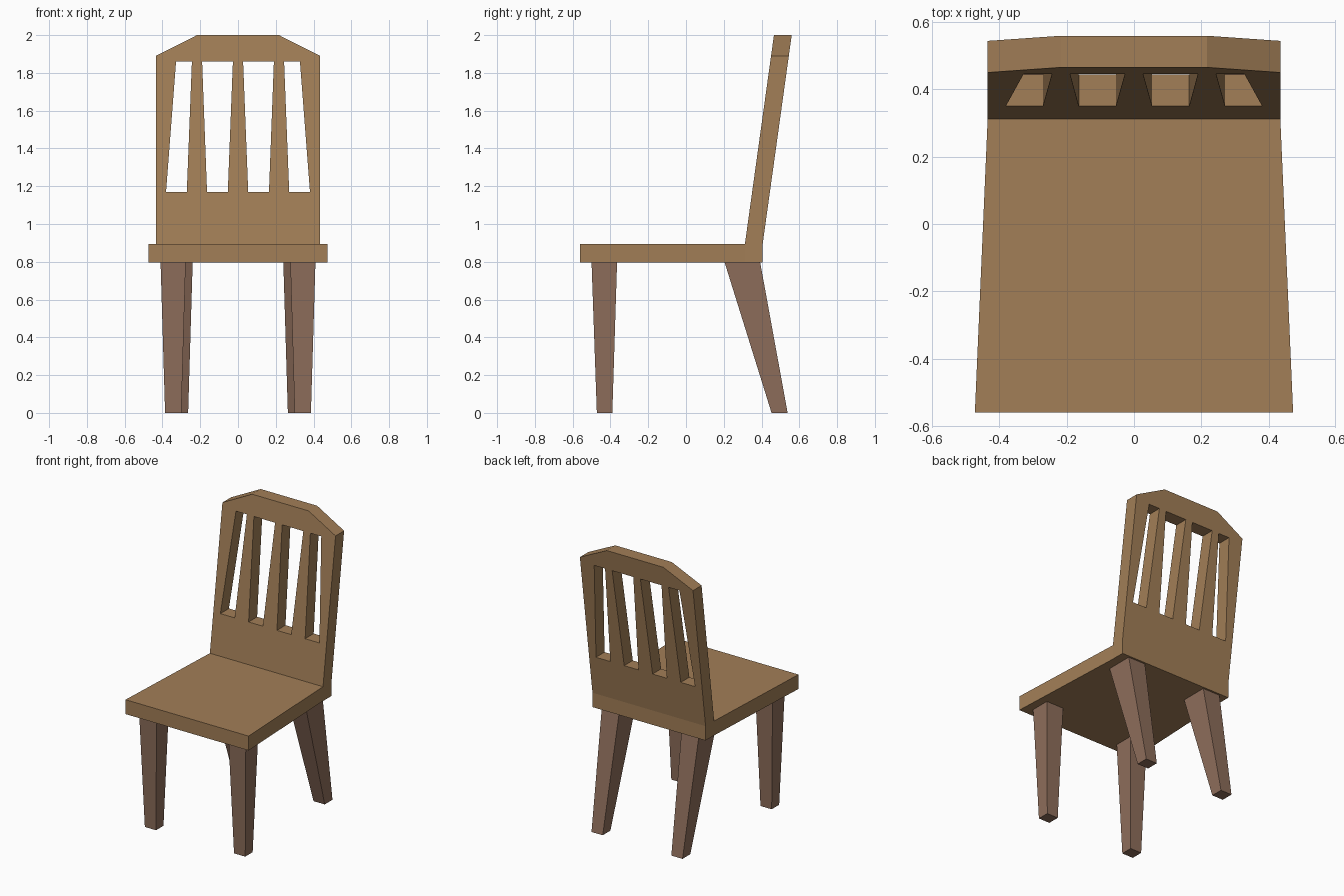
import bpy
import bmesh

if "Cube" in bpy.data.objects:
    bpy.data.objects.remove(bpy.data.objects["Cube"])


def material(name, color):
    mat = bpy.data.materials.new(name)
    mat.diffuse_color = color
    mat.use_nodes = True
    mat.node_tree.nodes["Principled BSDF"].inputs["Base Color"].default_value = mat.diffuse_color
    return mat


def add_object(name, bm, mat):
    bmesh.ops.recalc_face_normals(bm, faces=bm.faces[:])
    mesh = bpy.data.meshes.new(name)
    bm.to_mesh(mesh)
    bm.free()
    mesh.materials.append(mat)
    obj = bpy.data.objects.new(name, mesh)
    bpy.context.collection.objects.link(obj)
    return obj


def extrude(bm, faces, keep):
    geom = bmesh.ops.extrude_face_region(bm, geom=faces, use_keep_orig=keep)["geom"]
    return [g for g in geom if isinstance(g, bmesh.types.BMVert)]


seat_wood = material("seat wood", (0.36, 0.21, 0.095, 1))
leg_wood = material("leg wood", (0.27, 0.155, 0.105, 1))

SEAT_Z0, SEAT_Z1 = 0.795, 0.895
BACK_Y, BACK_THICK, LEAN = 0.312, 0.094, 0.139
SLOT_Z0, SLOT_Z1 = 1.17, 1.86

# Backrest columns: half positions at the slot bottoms and slot tops
low = [0.054, 0.164, 0.217, 0.271, 0.381, 0.435]
high = [0.027, 0.190, 0.217, 0.244, 0.328, 0.435]
low = [-x for x in reversed(low)] + low
high = [-x for x in reversed(high)] + high
SLOT_COLUMNS = (1, 4, 6, 9)


def crest(x):
    return 2.0 - 0.11 * max(0.0, abs(x) - 0.217) / 0.218


# Seat and backrest: a leaning slotted panel, with the seat pulled forward from its foot
bm = bmesh.new()
rows = [[(x, SEAT_Z0) for x in low], [(x, SEAT_Z1) for x in low],
        [(x, SLOT_Z0) for x in low], [(x, SLOT_Z1) for x in high],
        [(x, crest(x)) for x in high]]
grid = [[bm.verts.new((x, BACK_Y + LEAN * max(0.0, z - SEAT_Z1), z)) for x, z in row]
        for row in rows]
for r in range(len(grid) - 1):
    for c in range(len(low) - 1):
        if not (r == 2 and c in SLOT_COLUMNS):
            bm.faces.new((grid[r][c], grid[r][c + 1], grid[r + 1][c + 1], grid[r + 1][c]))
for v in extrude(bm, bm.faces[:], True):
    v.co.y += BACK_THICK
foot = [f for f in bm.faces
        if all(abs(v.co.y - BACK_Y) < 1e-4 and v.co.z < SEAT_Z1 + 1e-4 for v in f.verts)]
for v in extrude(bm, foot, False):
    v.co.y = -0.56
    v.co.x *= 0.473 / 0.435
add_object("seat_and_backrest", bm, seat_wood)


# Legs: tapered square posts, mirrored left to right
def add_legs(name, top, bottom):
    bm = bmesh.new()
    bmesh.ops.create_cube(bm, size=1)
    for v in bm.verts:
        x0, x1, y0, y1 = top if v.co.z > 0 else bottom
        v.co = (x1 if v.co.x > 0 else x0, y1 if v.co.y > 0 else y0,
                SEAT_Z0 if v.co.z > 0 else 0.0)
    obj = add_object(name, bm, leg_wood)
    mirror = obj.modifiers.new("mirror", 'MIRROR')
    mirror.use_mirror_merge = False


add_legs("front_legs", (0.277, 0.41, -0.50, -0.365), (0.30, 0.386, -0.472, -0.39))
add_legs("back_legs", (0.24, 0.373, 0.205, 0.393), (0.264, 0.35, 0.453, 0.538))
